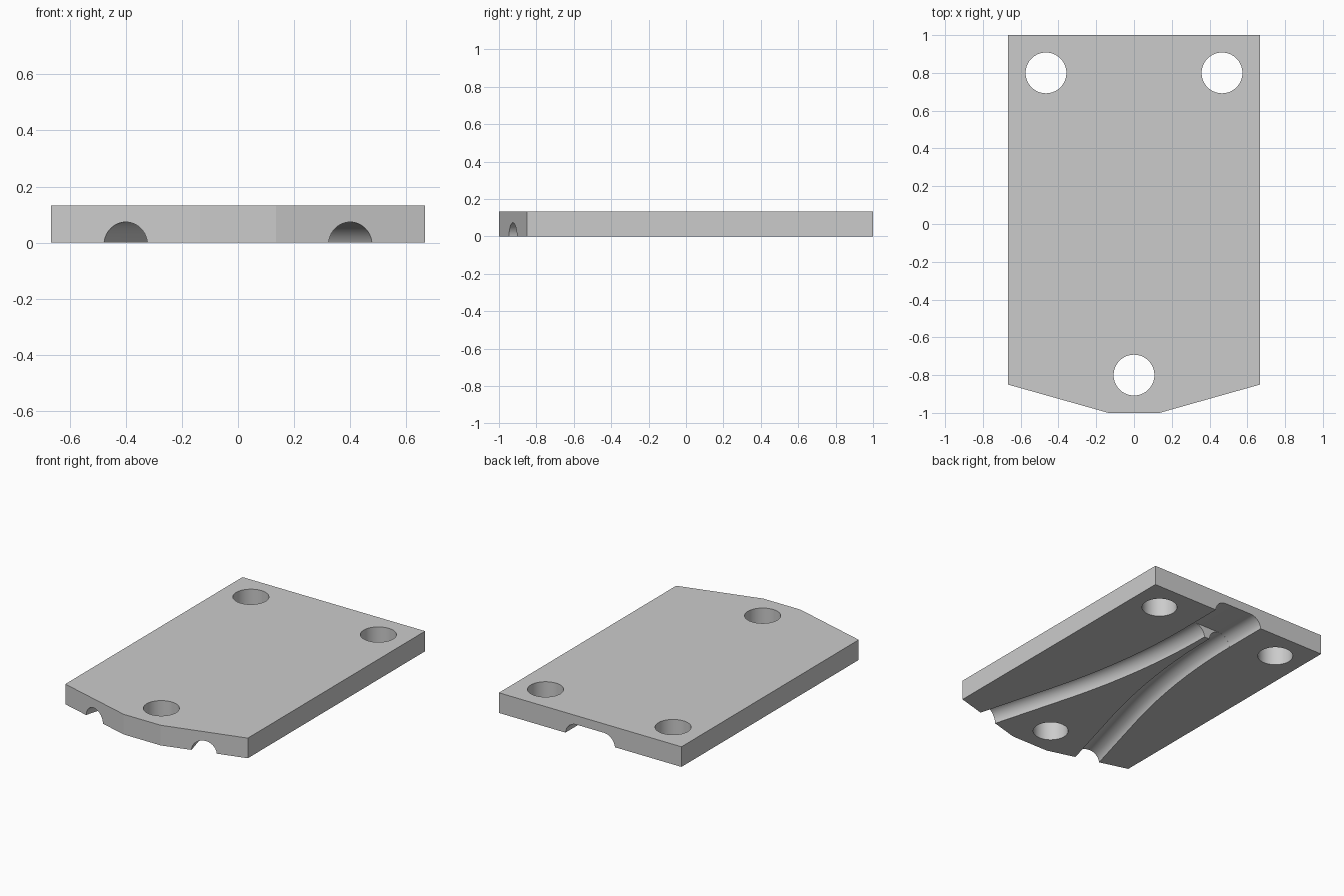
import bpy, bmesh, math
from mathutils import Vector

cube = bpy.data.objects.get("Cube")
if cube:
    bpy.data.objects.remove(cube, do_unlink=True)

THICK = 0.133          # plate thickness
GROOVE_R = 0.081       # cable groove radius
GROOVE_Z = -0.007      # height of the groove axis
SLOT_Y = 0.70          # where both grooves merge into the wide slot

grey = bpy.data.materials.new("plain grey")
grey.use_nodes = True
colour = (0.6, 0.6, 0.6, 1)
grey.diffuse_color = colour
grey.node_tree.nodes["Principled BSDF"].inputs["Base Color"].default_value = colour


def loft(name, rings):
    """Closed solid skinned through rings of equal point count."""
    bm = bmesh.new()
    loops = [[bm.verts.new(p) for p in ring] for ring in rings]
    n = len(loops[0])
    for a, b in zip(loops, loops[1:]):
        for i in range(n):
            j = (i + 1) % n
            bm.faces.new((a[i], a[j], b[j], b[i]))
    bm.faces.new(loops[0][::-1])
    bm.faces.new(loops[-1])
    bmesh.ops.recalc_face_normals(bm, faces=bm.faces)
    mesh = bpy.data.meshes.new(name)
    bm.to_mesh(mesh)
    bm.free()
    obj = bpy.data.objects.new(name, mesh)
    bpy.context.collection.objects.link(obj)
    mesh.materials.append(grey)
    return obj


def circle(r, n):
    return [(r * math.cos(math.tau * i / n), r * math.sin(math.tau * i / n)) for i in range(n)]


def prism(name, outline, z0, z1):
    return loft(name, [[(x, y, z) for x, y in outline] for z in (z0, z1)])


def groove(side):
    """Round cutter: straight from the slanted front edge, then bending to run along y."""
    start, bend, ctrl, end = (Vector(p) for p in ((0.442, -1.075), (0.253, -0.4), (0.1, 0.15), (0.1, SLOT_Y)))
    path = [start]
    for i in range(25):
        t = i / 24
        path.append((1 - t) ** 2 * bend + 2 * t * (1 - t) * ctrl + t * t * end)
    path.append(end + Vector((0, 0.05)))
    rings = []
    for i, p in enumerate(path):
        d = (path[min(i + 1, len(path) - 1)] - path[max(i - 1, 0)]).normalized()
        rings.append([(side * (p.x + d.y * u), p.y - d.x * u, GROOVE_Z + v)
                      for u, v in circle(GROOVE_R - 0.0005, 48)])
    return loft("groove_cutter", rings)


# Plate with a blunt pointed front
half = [(0.667, 1.0), (0.667, -0.85), (0.135, -1.0)]
plate = prism("mounting_plate", half + [(-x, y) for x, y in reversed(half)], 0, THICK)

# Three screw holes
cutters = [prism("hole_cutter", [(cx + x, cy + y) for x, y in circle(0.108, 64)], -0.2, 0.4)
           for cx, cy in ((-0.466, 0.8), (0.466, 0.8), (0, -0.8))]

# Wide round-sided slot at the back edge
section = [(x + math.copysign(0.1, x), z + GROOVE_Z) for x, z in
           [(GROOVE_R * math.cos(math.tau * (i + 0.5) / 48), GROOVE_R * math.sin(math.tau * (i + 0.5) / 48))
            for i in range(48)]]
cutters.append(loft("slot_cutter", [[(x, y, z) for x, z in section] for y in (SLOT_Y, 1.1)]))

# Two mirrored cable grooves on the underside
cutters += [groove(side) for side in (1, -1)]

bpy.ops.object.select_all(action='DESELECT')
bpy.context.view_layer.objects.active = plate
plate.select_set(True)
for cutter in cutters:
    mod = plate.modifiers.new("cut", 'BOOLEAN')
    mod.operation = 'DIFFERENCE'
    mod.solver = 'EXACT'
    mod.object = cutter
    bpy.ops.object.modifier_apply(modifier=mod.name)
    bpy.data.objects.remove(cutter, do_unlink=True)

bpy.ops.object.shade_smooth_by_angle(angle=math.radians(12))
